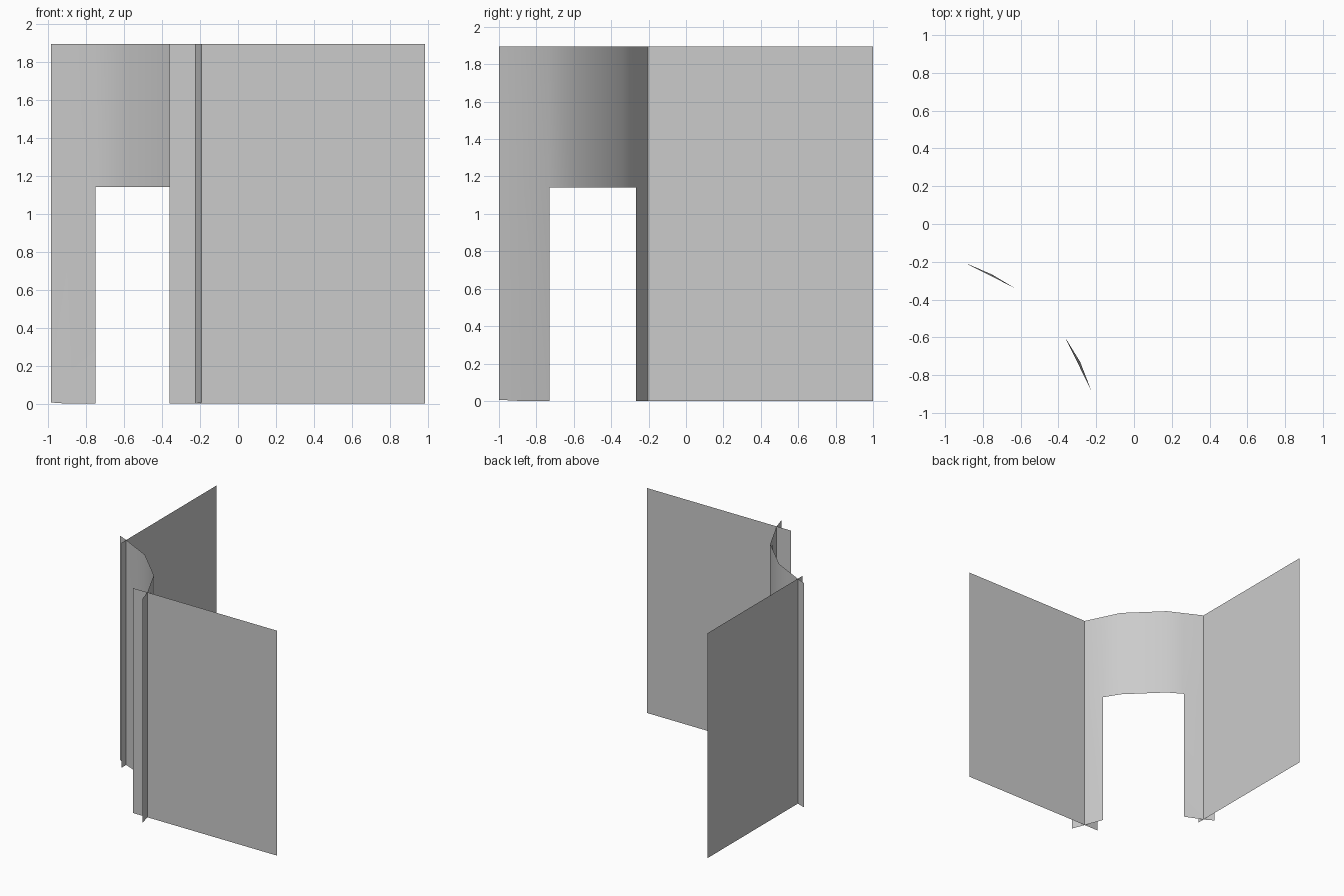
import bpy
from mathutils import Vector

HEIGHT = 1.895
DOOR = 1.14

cube = bpy.data.objects.get("Cube")
if cube:
    bpy.data.objects.remove(cube)

grey = bpy.data.materials.new("plain_grey")
grey.use_nodes = True
colour = (0.6, 0.6, 0.6, 1)
grey.diffuse_color = colour
grey.node_tree.nodes["Principled BSDF"].inputs["Base Color"].default_value = colour


def make_sheet(name, verts, faces):
    mesh = bpy.data.meshes.new(name)
    mesh.from_pydata(verts, [], faces)
    mesh.materials.append(grey)
    obj = bpy.data.objects.new(name, mesh)
    bpy.context.collection.objects.link(obj)
    return obj


def flat_wall(name, start, end):
    """Upright single sheet between two plan points."""
    verts = [(*p, z) for z in (0, HEIGHT) for p in (start, end)]
    make_sheet(name, verts, [(0, 1, 3, 2)])


# Two straight walls meeting the curved wall near its ends
flat_wall("front_wall", (-0.36, -0.885), (0.985, -0.885))
flat_wall("side_wall", (-0.9, 1.0), (-0.9, -0.265))

# Curved wall in plan: end, crossing, door jamb, two bends, and back out again
plan = [(-0.985, -0.165), (-0.9, -0.203), (-0.75, -0.268), (-0.63, -0.34),
        (-0.365, -0.6), (-0.285, -0.73), (-0.225, -0.885), (-0.19, -1.0)]
top = [Vector(p) for p in plan]
# The top edge runs straight past the jambs
top[2] = top[1].lerp(top[3], 0.56)
top[5] = top[4].lerp(top[6], 0.46)

verts, faces = [], []
for i, p in enumerate(plan):
    floor = 0.006 if i in (0, len(plan) - 1) else 0
    verts += [(*p, floor), (*p, DOOR), (*top[i], HEIGHT)]
for i in range(len(plan) - 1):
    a, b = 3 * i, 3 * i + 3
    faces.append((a + 1, b + 1, b + 2, a + 2))
    if not 2 <= i <= 4:      # doorway left open
        faces.append((a, b, b + 1, a + 1))
curved = make_sheet("curved_door_wall", verts, faces)

for poly in curved.data.polygons:
    poly.use_smooth = True
